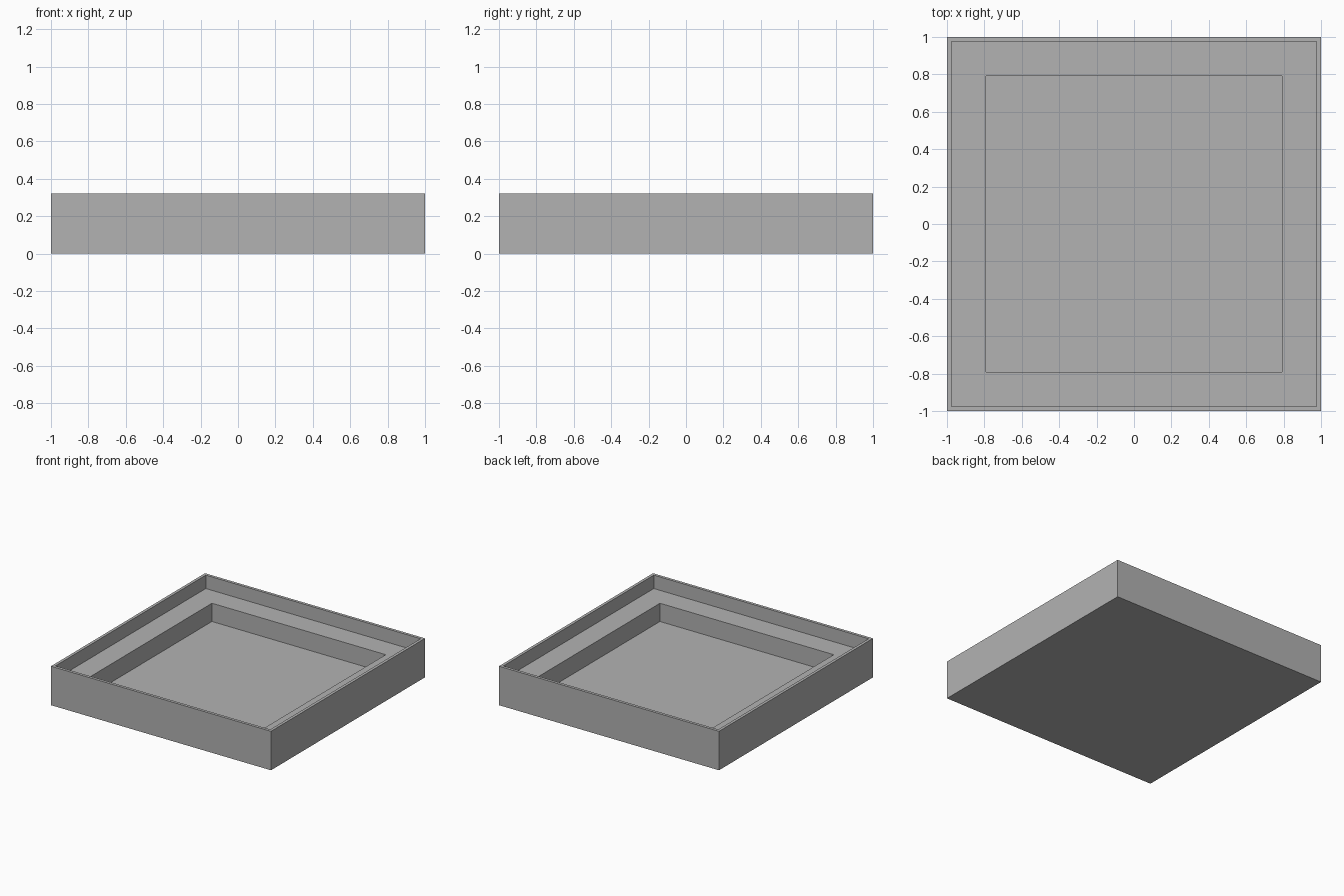
import bpy
import bmesh
from mathutils import Vector

default_cube = bpy.data.objects.get("Cube")
if default_cube:
    bpy.data.objects.remove(default_cube, do_unlink=True)

HEIGHT = 0.32
RIM_WIDTH, LEDGE_Z = 0.024, 0.21
LEDGE_WIDTH, FLOOR_Z = 0.186, 0.06

# Plain grey finish
grey = bpy.data.materials.new("plain_grey")
grey.use_nodes = True
colour = (0.448, 0.448, 0.448, 1)
grey.diffuse_color = colour
grey.node_tree.nodes["Principled BSDF"].inputs["Base Color"].default_value = colour


def sink(bm, face, border, z):
    """Inset a face by a border, then push it straight down to height z."""
    bmesh.ops.inset_region(bm, faces=[face], thickness=border, use_even_offset=True)
    depth = z - face.calc_center_median().z
    result = bmesh.ops.extrude_discrete_faces(bm, faces=[face])
    floor = result["faces"][0]
    bmesh.ops.translate(bm, verts=floor.verts, vec=Vector((0, 0, depth)))
    return floor


# Square block standing on the ground
bm = bmesh.new()
bmesh.ops.create_cube(bm, size=2)
bmesh.ops.scale(bm, verts=bm.verts, vec=(1, 1, HEIGHT / 2))
bmesh.ops.translate(bm, verts=bm.verts, vec=(0, 0, HEIGHT / 2))

# Thin rim down to the ledge, then the ledge down to the tray floor
top = max(bm.faces, key=lambda f: f.calc_center_median().z)
ledge = sink(bm, top, RIM_WIDTH, LEDGE_Z)
sink(bm, ledge, LEDGE_WIDTH, FLOOR_Z)
bmesh.ops.recalc_face_normals(bm, faces=bm.faces)

mesh = bpy.data.meshes.new("stepped_tray")
bm.to_mesh(mesh)
bm.free()
mesh.materials.append(grey)
bpy.context.collection.objects.link(bpy.data.objects.new("stepped_tray", mesh))
